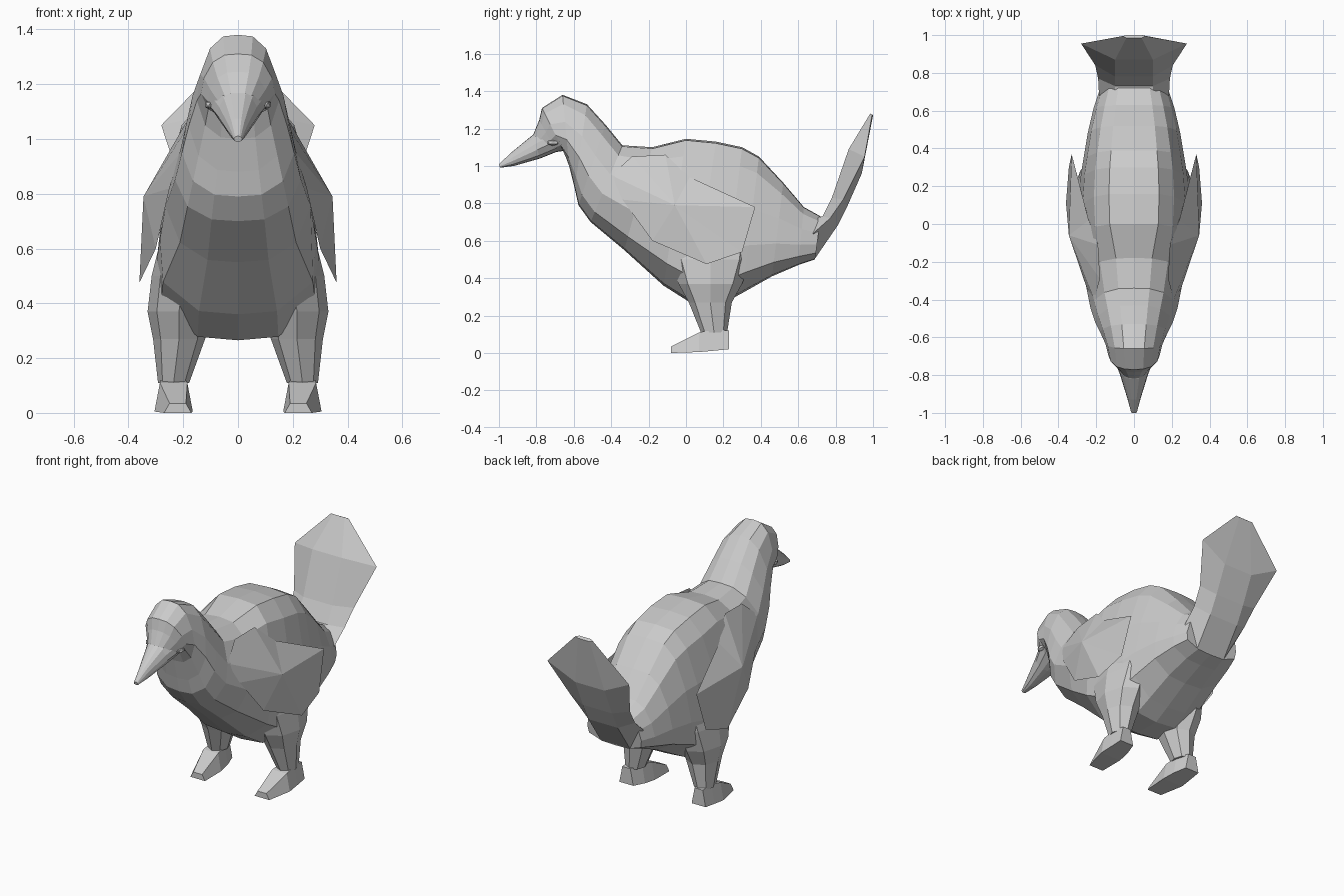
import bpy, bmesh
from mathutils import Vector
from math import cos, sin, tau

if "Cube" in bpy.data.objects:
    bpy.data.objects.remove(bpy.data.objects["Cube"])


def finish(name, bm):
    bmesh.ops.recalc_face_normals(bm, faces=bm.faces)
    me = bpy.data.meshes.new(name)
    bm.to_mesh(me)
    bm.free()
    ob = bpy.data.objects.new(name, me)
    bpy.context.collection.objects.link(ob)
    return ob


def loft(name, rings):
    """Skin a list of equal-length closed rings and cap both ends."""
    bm = bmesh.new()
    vs = [[bm.verts.new(p) for p in r] for r in rings]
    n = len(vs[0])
    for a, b in zip(vs, vs[1:]):
        for i in range(n):
            j = (i + 1) % n
            bm.faces.new((a[i], a[j], b[j], b[i]))
    bm.faces.new(vs[0])
    bm.faces.new(vs[-1])
    return finish(name, bm)


# cross-section of head and body: (width factor, position from top to bottom)
HEAD = [(0, 0), (.36, .015), (.68, .13), (.92, .38), (1, .63),
        (.8, .87), (.42, .985), (0, 1)]
BELLY = [(0, 0), (.45, .01), (.72, .12), (.92, .38), (1, .65),
         (.96, .85), (.5, .985), (0, 1)]


def section(ty, tz, by, bz, w, shape=HEAD):
    top, bot = Vector((0, ty, tz)), Vector((0, by, bz))
    half = [top.lerp(bot, t) + Vector((f * w, 0, 0)) for f, t in shape]
    return half + [Vector((-p.x, p.y, p.z)) for p in half[-2:0:-1]]


# beak: top y, z, bottom y, z, half width
loft("beak", [section(*r) for r in [
    (-1.0, 1.01, -.995, .99, .015),
    (-.93, 1.075, -.92, 1.0, .035),
    (-.82, 1.165, -.78, 1.04, .075),
    (-.75, 1.21, -.68, 1.08, .11)]])

# head, neck and body in one skin
loft("body", [section(*r) for r in [
    (-.82, 1.16, -.76, 1.055, .065),
    (-.785, 1.245, -.69, 1.075, .11),
    (-.77, 1.31, -.655, 1.08, .135),
    (-.66, 1.38, -.625, 1.0, .15),
    (-.53, 1.33, -.595, .88, .18),
    (-.43, 1.22, -.575, .79, .205),
    (-.34, 1.11, -.51, .70, .23),
    (-.18, 1.10, -.33, .55, .265),
    (0, 1.145, -.12, .36, .285, BELLY),
    (.16, 1.13, .03, .265, .295, BELLY),
    (.30, 1.10, .2, .265, .285, BELLY),
    (.39, 1.05, .30, .32, .27, BELLY),
    (.52, .91, .46, .41, .245, BELLY),
    (.63, .78, .6, .47, .215, BELLY),
    (.72, .73, .69, .50, .185, BELLY)]])


# tail fan: front, side and back point of each six-sided section
def tail_ring(front, side, back):
    half = [Vector(p) for p in (front, side, back)]
    return half + [Vector((-p.x, p.y, p.z)) for p in half[::-1]]


loft("tail", [tail_ring(*r) for r in [
    ((.1, .69, .72), (.185, .68, .64), (.1, .69, .505)),
    ((.1, .73, .73), (.19, .77, .72), (.1, .81, .68)),
    ((.1, .78, .83), (.205, .84, .82), (.1, .865, .79)),
    ((.1, .87, 1.09), (.28, .955, 1.05), (.1, .94, .96)),
    ((.04, .985, 1.28), (.06, .995, 1.275), (.04, 1.0, 1.27))]])

# wing plate: rim joined to an outer and an inner apex
RIM = [(.21, -.40, .95), (.18, -.29, 1.05), (.19, -.11, 1.06), (.24, .02, .94),
       (.33, .37, .78), (.345, .30, .54), (.36, .11, .475), (.30, -.18, .6),
       (.25, -.34, .82)]


def wing(name, s):
    bm = bmesh.new()
    rim = [bm.verts.new((s * x, y, z)) for x, y, z in RIM]
    for apex in ((.345, -.06, .79), (.26, .1, .78)):
        c = bm.verts.new((s * apex[0], apex[1], apex[2]))
        for i, v in enumerate(rim):
            bm.faces.new((v, rim[(i + 1) % len(rim)], c))
    finish(name, bm)


# leg sections: centre x, y, z, radius x, y
LEG = [(.19, .13, .64, .09, .24), (.205, .13, .5, .11, .22),
       (.215, .13, .37, .115, .17), (.215, .13, .27, .095, .115),
       (.235, .15, .11, .057, .07)]
# foot sections: y, inner x, outer x, bottom z, top z
FOOT = [(-.08, .17, .27, 0, .035), (.07, .165, .305, .005, .11),
        (.15, .175, .30, .012, .125), (.23, .20, .295, .02, .12)]

for side, s in (("right", 1), ("left", -1)):
    wing(side + "_wing", s)
    loft(side + "_leg", [[(s * (cx + rx * cos(tau * i / 8)), cy + ry * sin(tau * i / 8), z)
                          for i in range(8)] for cx, cy, z, rx, ry in LEG])
    loft(side + "_foot", [[(s * a, y, lo), (s * b, y, lo), (s * (b - .02), y, hi),
                           (s * (a + .02), y, hi)] for y, a, b, lo, hi in FOOT])
    # small flat eye set in the side of the face
    bm = bmesh.new()
    bmesh.ops.create_icosphere(bm, subdivisions=1, radius=1)
    bmesh.ops.scale(bm, vec=(.018, .035, .018), verts=bm.verts)
    bmesh.ops.translate(bm, vec=(s * .105, -.71, 1.125), verts=bm.verts)
    finish(side + "_eye", bm)
